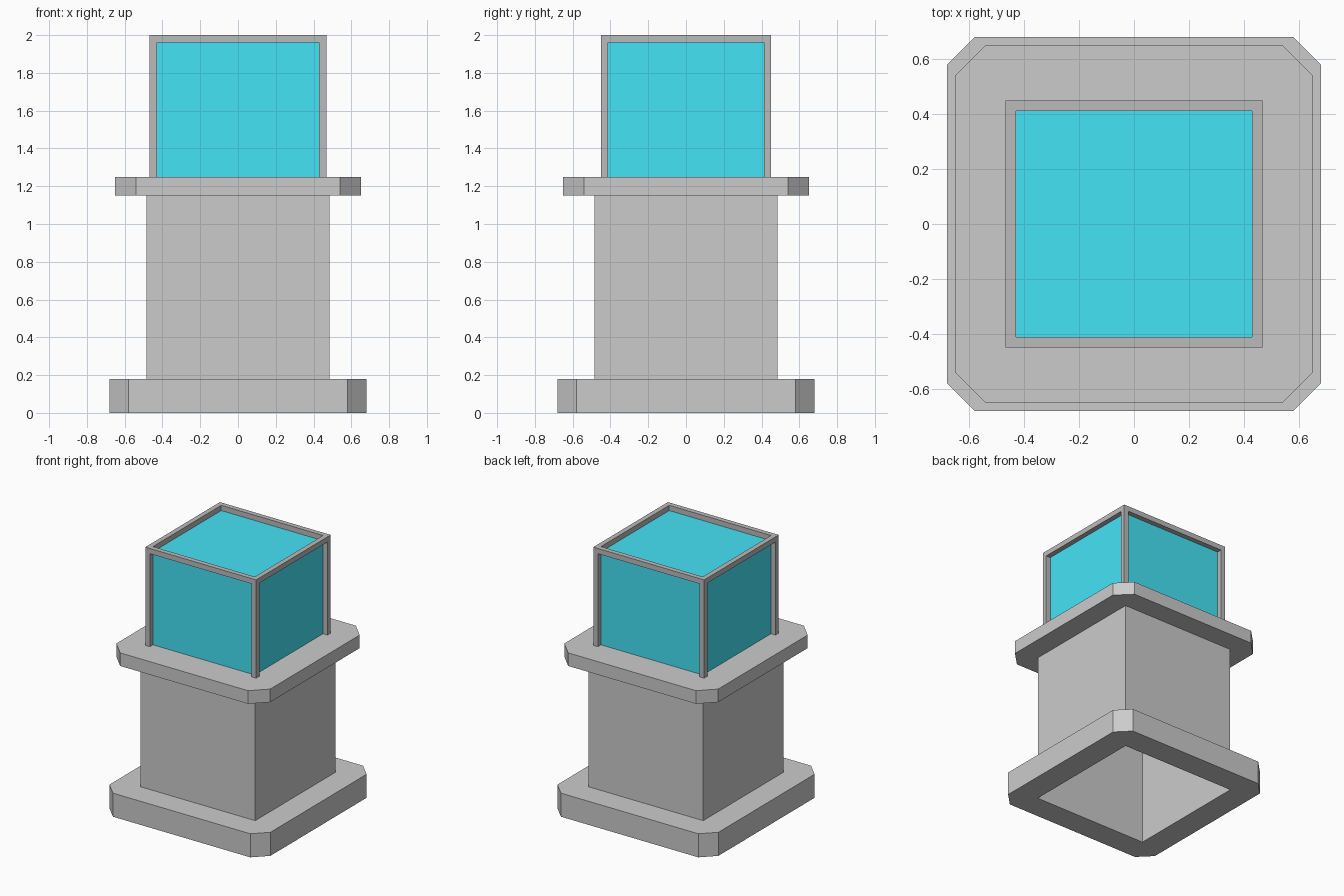
import bpy, bmesh

if "Cube" in bpy.data.objects:
    bpy.data.objects.remove(bpy.data.objects["Cube"])


def material(name, rgb):
    m = bpy.data.materials.new(name)
    m.diffuse_color = (*rgb, 1)
    m.use_nodes = True
    m.node_tree.nodes["Principled BSDF"].inputs["Base Color"].default_value = m.diffuse_color
    return m


def finish(name, bm, mat=None):
    bmesh.ops.recalc_face_normals(bm, faces=bm.faces)
    me = bpy.data.meshes.new(name)
    bm.to_mesh(me)
    bm.free()
    ob = bpy.data.objects.new(name, me)
    bpy.context.collection.objects.link(ob)
    if mat:
        me.materials.append(mat)
    return ob


def add_box(bm, x0, x1, y0, y1, z0, z1):
    vs = bmesh.ops.create_cube(bm, size=1)["verts"]
    for v in vs:
        v.co = (x1 if v.co.x > 0 else x0,
                y1 if v.co.y > 0 else y0,
                z1 if v.co.z > 0 else z0)


def outline(h, c):
    """Square of half-width h with corners cut by c, two points per corner."""
    k = h - c
    return [(h, -k), (h, k), (k, h), (-k, h), (-h, k), (-h, -k), (-k, -h), (k, -h)]


def chamfered_plate(name, h, c, z0, z1, hole=None):
    """Plate with cut corners; a square hole leaves open rings top and bottom."""
    bm = bmesh.new()
    rows = [[bm.verts.new((x, y, z)) for x, y in outline(h, c)] for z in (z0, z1)]
    for i in range(8):
        j = (i + 1) % 8
        bm.faces.new((rows[0][i], rows[0][j], rows[1][j], rows[1][i]))
    for row, z in zip(rows, (z0, z1)):
        if hole is None:
            bm.faces.new(row)
            continue
        q = [bm.verts.new((sx * hole, sy * hole, z))
             for sx, sy in ((1, -1), (1, 1), (-1, 1), (-1, -1))]
        for i in range(4):
            n = (i + 1) % 4
            bm.faces.new((row[2 * i], row[2 * i + 1], q[n], q[i]))
            bm.faces.new((row[2 * i + 1], row[(2 * i + 2) % 8], q[n]))
    return finish(name, bm)


dark = material("dark_frame", (0.5, 0.5, 0.5))
teal = material("teal_glass", (0.06, 0.77, 0.92))
COL = 0.485

# Pedestal: open-bottomed base ring, hollow column, top slab
chamfered_plate("base", 0.68, 0.10, 0, 0.18, hole=COL)
bm = bmesh.new()
add_box(bm, -COL, COL, -COL, COL, 0, 1.15)
ends = [f for f in bm.faces if abs(f.calc_center_median().x) < 1e-4
        and abs(f.calc_center_median().y) < 1e-4]
bmesh.ops.delete(bm, geom=ends, context='FACES')
finish("column", bm)
chamfered_plate("top_slab", 0.65, 0.11, 1.15, 1.25)

# Glass case, set just inside the frame
X, Y, W = 0.468, 0.45, 0.038
bm = bmesh.new()
add_box(bm, -X + W, X - W, -Y + W, Y - W, 1.25, 1.96)
finish("glass_case", bm, teal)

# Frame: four corner posts and a rim of four bars
bm = bmesh.new()
for sx in (-1, 1):
    for sy in (-1, 1):
        xs = sorted((sx * X, sx * (X - W)))
        ys = sorted((sy * Y, sy * (Y - W)))
        add_box(bm, *xs, *ys, 1.25, 2.0)
for s in (-1, 1):
    add_box(bm, -X + W, X - W, *sorted((s * Y, s * (Y - W))), 1.96, 2.0)
    add_box(bm, *sorted((s * X, s * (X - W))), -Y + W, Y - W, 1.96, 2.0)
finish("case_frame", bm, dark)
